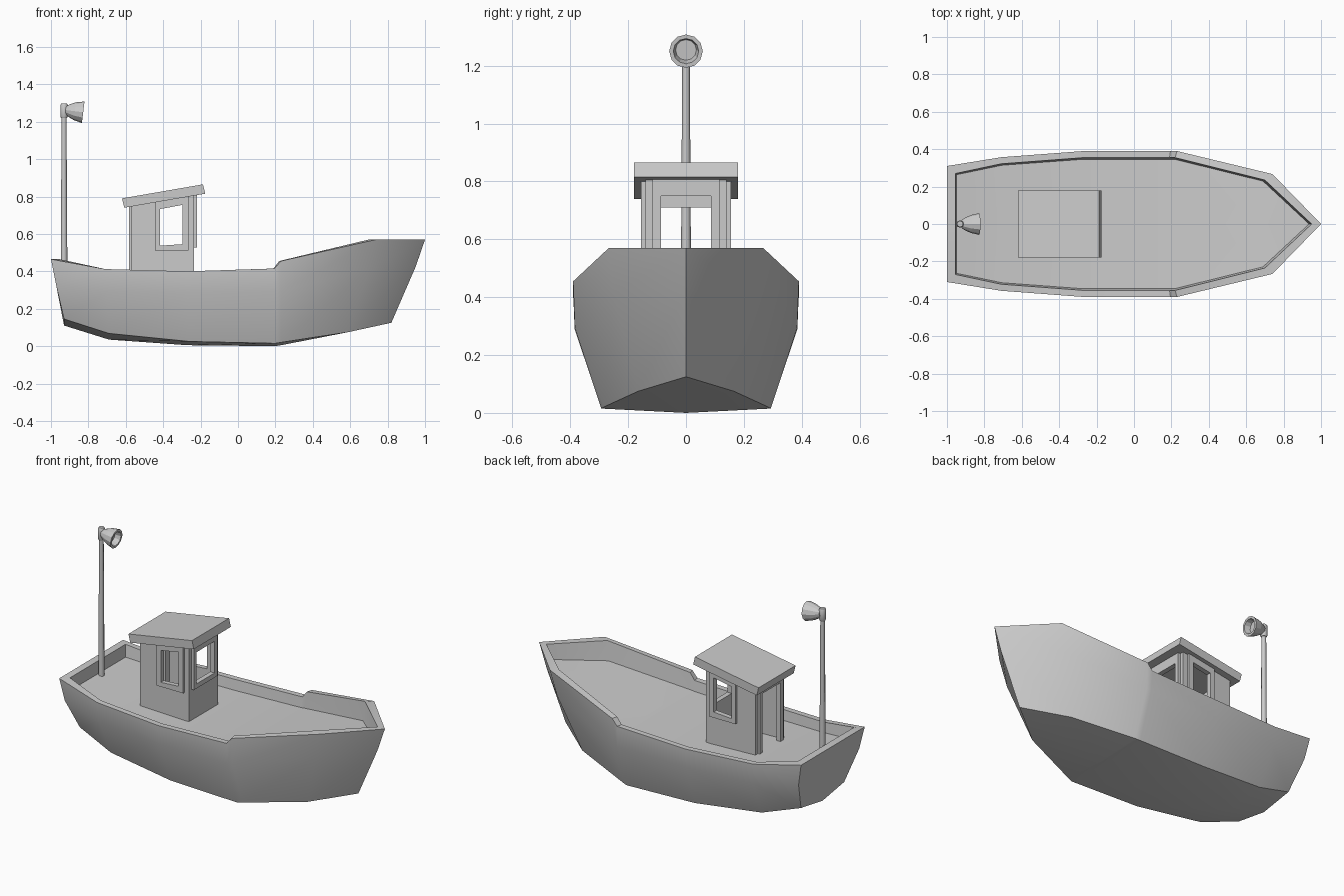
import bpy, bmesh, math
from mathutils import Vector, Matrix

if "Cube" in bpy.data.objects:
    bpy.data.objects.remove(bpy.data.objects["Cube"])


def finish(name, bm, angle=None):
    bmesh.ops.remove_doubles(bm, verts=bm.verts, dist=1e-4)
    bmesh.ops.recalc_face_normals(bm, faces=bm.faces)
    me = bpy.data.meshes.new(name)
    bm.to_mesh(me)
    bm.free()
    ob = bpy.data.objects.new(name, me)
    bpy.context.collection.objects.link(ob)
    if angle:
        bpy.ops.object.select_all(action='DESELECT')
        bpy.context.view_layer.objects.active = ob
        ob.select_set(True)
        bpy.ops.object.shade_smooth_by_angle(angle=math.radians(angle))
    return ob


def ring(name, outer, inner, d0, d1, axis):
    """Panel with a four-sided opening; 2D points lie across the given axis."""
    bm = bmesh.new()

    def loop(pts, d):
        return [bm.verts.new((p, d, z) if axis == 'y' else (d, p, z)) for p, z in pts]
    loops = [loop(outer, d0), loop(outer, d1), loop(inner, d1), loop(inner, d0)]
    for k in range(4):
        a, b = loops[k], loops[(k + 1) % 4]
        for i in range(4):
            j = (i + 1) % 4
            bm.faces.new((a[i], a[j], b[j], b[i]))
    return finish(name, bm)


def lathe(name, profile, segs, matrix, angle=None):
    """Turn (radius, height) points round the local z axis."""
    bm = bmesh.new()
    rows = [[bm.verts.new((r * math.cos(2 * math.pi * i / segs),
                           r * math.sin(2 * math.pi * i / segs), h)) for i in range(segs)]
            for r, h in profile]
    for a, b in zip(rows, rows[1:]):
        for i in range(segs):
            j = (i + 1) % segs
            bm.faces.new((a[i], a[j], b[j], b[i]))
    bm.faces.new(rows[0])
    bm.faces.new(rows[-1])
    bm.transform(matrix)
    return finish(name, bm, angle)


# Hull: lengthwise lines from stern centre, round the transom corner, to the bow
keel = [(-.93, 0, .11), (-.93, 0, .11), (-.69, 0, .035), (-.27, 0, .005),
        (.2, 0, 0), (.23, 0, .005), (.59, 0, .075), (.82, 0, .125)]
chine = [(-.93, 0, .11), (-.93, .21, .145), (-.69, .25, .068), (-.26, .285, .025),
         (.2, .293, .015), (.23, .285, .02), (.59, .165, .075), (.82, 0, .125)]
knuckle = [(-.973, 0, .33), (-.973, .295, .33), (-.70, .35, .29), (-.27, .383, .285),
           (.2, .385, .29), (.23, .384, .295), (.70, .25, .41), (.95, 0, .425)]
rim = [(-1, 0, .465), (-1, .31, .465), (-.71, .357, .412), (-.27, .39, .40),
       (.195, .39, .415), (.23, .39, .455), (.74, .267, .57), (1, 0, .57)]
inner_xy = [(-.955, 0), (-.955, .27), (-.71, .322), (-.27, .355),
            (.19, .355), (.22, .355), (.70, .235), (.95, 0)]
deck_z = [.39, .39, .352, .337, .352, .355, .45, .48]
inner = [(x, y, r[2]) for (x, y), r in zip(inner_xy, rim)]
deck = [(x * (.995 if x < 0 else .985), y * .975, z) for (x, y), z in zip(inner_xy, deck_z)]
middle = [(x, 0, z) for x, y, z in deck]

bm = bmesh.new()
rows = [keel, chine, knuckle, rim, inner, deck, middle]
for side in (1, -1):
    for a, b in zip(rows, rows[1:]):
        for i in range(7):
            quad = []
            for x, y, z in (a[i], a[i + 1], b[i + 1], b[i]):
                p = Vector((x, y * side, z))
                if all((p - q).length > 1e-4 for q in quad):
                    quad.append(p)
            if len(quad) > 2:
                bm.faces.new([bm.verts.new(p) for p in quad])
finish("hull", bm, 38)


# Wheelhouse walls and window frames, with tops following the roof slope
def under_roof(x):
    return .815 + (x + .175) * .175


def sloped(x0, x1, z0):
    return [(x0, z0), (x1, z0), (x1, under_roof(x1) + .01), (x0, under_roof(x0) + .01)]


side_window = [(-.417, .537), (-.297, .545), (-.297, .755), (-.417, .733)]
for label, s in (("left", 1), ("right", -1)):
    ring(label + "_cabin_wall", sloped(-.57, -.235, .32), side_window, s * .125, s * .14, 'y')
    ring(label + "_window_frame", sloped(-.445, -.265, .51), side_window, s * .137, s * .155, 'y')


def rect(w, z0, z1):
    return [(-w, z0), (w, z0), (w, z1), (-w, z1)]


front_window = rect(.087, .555, .75)
doorway = rect(.087, .343, .71)
ring("front_cabin_wall", rect(.125, .32, .81), front_window, -.25, -.235, 'x')
ring("front_window_frame", rect(.115, .527, .81), front_window, -.238, -.22, 'x')
ring("rear_cabin_wall", rect(.125, .32, .75), doorway, -.57, -.555, 'x')
ring("door_frame", rect(.115, .33, .75), doorway, -.583, -.567, 'x')

# Sloping roof slab
bm = bmesh.new()
profile = [(-.608, .74), (-.175, .815), (-.187, .865), (-.62, .79)]
face = bm.faces.new([bm.verts.new((x, -.18, z)) for x, z in profile])
ext = bmesh.ops.extrude_face_region(bm, geom=[face])
bmesh.ops.translate(bm, vec=(0, .36, 0),
                    verts=[v for v in ext["geom"] if isinstance(v, bmesh.types.BMVert)])
finish("cabin_roof", bm)

# Mast with collar at the top
at_mast = Matrix.Translation((-.93, 0, 0))
lathe("mast", [(.018, .37), (.013, 1.24)], 8, at_mast, 50)
lathe("mast_collar", [(.016, 1.22), (.02, 1.227), (.02, 1.288), (.016, 1.296)], 8, at_mast, 50)

# Lamp: hollow bell pointing forward and slightly down
aim = Matrix.Translation((-.922, 0, 1.262)) @ Matrix.Rotation(math.radians(97), 4, 'Y')
lathe("lamp", [(.022, 0), (.032, .016), (.048, .05), (.058, .095), (.044, .095), (.036, .06)],
      12, aim)
